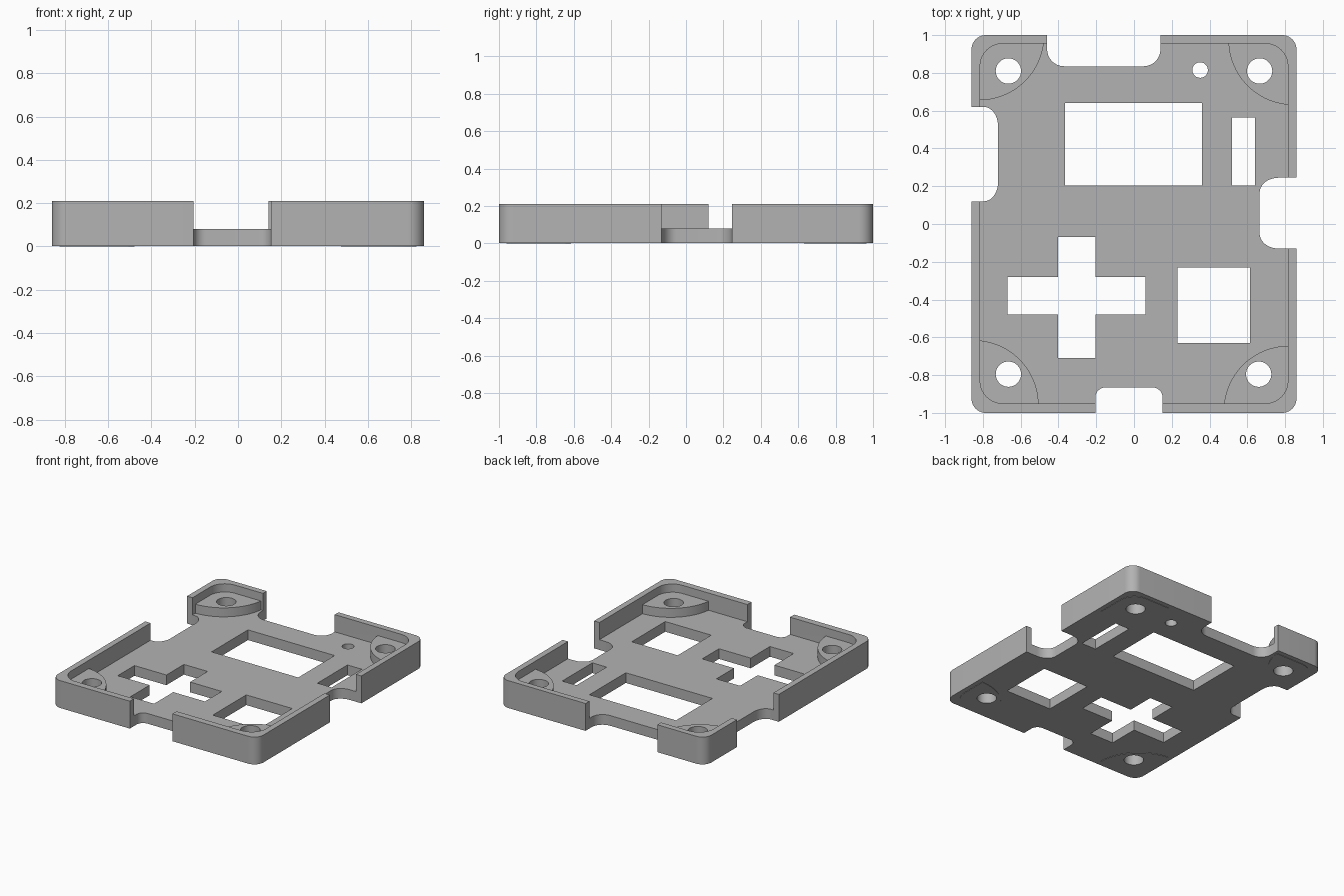
import bpy, bmesh
from math import sin, cos, pi

old = bpy.data.objects.get("Cube")
if old:
    bpy.data.objects.remove(old)

grey = bpy.data.materials.new("mid grey plastic")
grey.use_nodes = True
colour = (0.45, 0.45, 0.45, 1)
grey.diffuse_color = colour
grey.node_tree.nodes["Principled BSDF"].inputs["Base Color"].default_value = colour

BOTTOM, FLOOR, BOSS, TOP = 0.003, 0.08, 0.148, 0.21


def prism(name, points, z0, z1):
    """Extrude a flat outline between two heights."""
    bm = bmesh.new()
    face = bm.faces.new([bm.verts.new((x, y, z0)) for x, y in points])
    grown = bmesh.ops.extrude_face_region(bm, geom=[face])["geom"]
    bmesh.ops.translate(bm, vec=(0, 0, z1 - z0),
                        verts=[v for v in grown if isinstance(v, bmesh.types.BMVert)])
    bmesh.ops.recalc_face_normals(bm, faces=bm.faces)
    mesh = bpy.data.meshes.new(name)
    bm.to_mesh(mesh)
    bm.free()
    mesh.materials.append(grey)
    ob = bpy.data.objects.new(name, mesh)
    bpy.context.collection.objects.link(ob)
    return ob


def rect(x0, x1, y0, y1, rx=0, ry=None, steps=10):
    """Rectangle outline with optional rounded corners."""
    if not rx:
        return [(x0, y0), (x1, y0), (x1, y1), (x0, y1)]
    ry = ry or rx
    corners = [(x1 - rx, y1 - ry), (x0 + rx, y1 - ry), (x0 + rx, y0 + ry), (x1 - rx, y0 + ry)]
    return [(cx + rx * cos((q + i / steps) * pi / 2), cy + ry * sin((q + i / steps) * pi / 2))
            for q, (cx, cy) in enumerate(corners) for i in range(steps + 1)]


def circle(x, y, r, n=48):
    return [(x + r * cos(2 * pi * i / n), y + r * sin(2 * pi * i / n)) for i in range(n)]


def combine(target, other, operation):
    """Apply a boolean and discard the helper."""
    mod = target.modifiers.new(operation.lower(), "BOOLEAN")
    mod.operation, mod.object, mod.solver = operation, other, "EXACT"
    bpy.context.view_layer.objects.active = target
    bpy.ops.object.modifier_apply(modifier=mod.name)
    bpy.data.objects.remove(other)


def cut(target, outline, z0=-0.1):
    combine(target, prism("cutter", outline, z0, 0.4), "DIFFERENCE")


# Rounded tray with a thin rim
tray = prism("case_tray", rect(-0.86, 0.86, -1, 1, 0.075), BOTTOM, TOP)
cut(tray, rect(-0.815, 0.815, -0.95, 0.955, 0.12), FLOOR)

# Corner bosses, clipped to fit inside the rim
for x, y in [(-0.82, 1.0), (0.845, 0.975), (-0.85, -0.96), (0.82, -0.99)]:
    boss = prism("corner_boss", circle(x, y, 0.345, 96), 0, BOSS)
    combine(boss, prism("clip", rect(-0.825, 0.825, -0.96, 0.965, 0.12), -0.1, 0.4), "INTERSECT")
    combine(tray, boss, "UNION")

# Edge notches for connectors
for notch in [(-0.46, 0.14, 0.835, 1.3, 0.09), (-0.205, 0.152, -1.3, -0.865, 0.055),
              (-1.2, -0.72, 0.12, 0.62, 0.075, 0.1), (0.665, 1.2, -0.13, 0.245, 0.1, 0.08)]:
    cut(tray, rect(*notch))

# Screw holes and the small indicator hole
for hole in [(-0.665, 0.81, 0.067), (0.665, 0.81, 0.067), (-0.665, -0.795, 0.067),
             (0.66, -0.795, 0.067), (0.35, 0.815, 0.041)]:
    cut(tray, circle(*hole))

# Display, switch and button windows
for window in [(-0.365, 0.36, 0.205, 0.64), (0.52, 0.64, 0.205, 0.565), (0.23, 0.615, -0.63, -0.23)]:
    cut(tray, rect(*window))

# Cross-shaped pad opening
cut(tray, rect(-0.67, 0.06, -0.48, -0.28))
cut(tray, rect(-0.403, -0.205, -0.71, -0.07))

# Smooth curves, crisp edges
bpy.ops.object.select_all(action="DESELECT")
tray.select_set(True)
bpy.context.view_layer.objects.active = tray
bpy.ops.object.shade_smooth_by_angle(angle=pi / 6)
